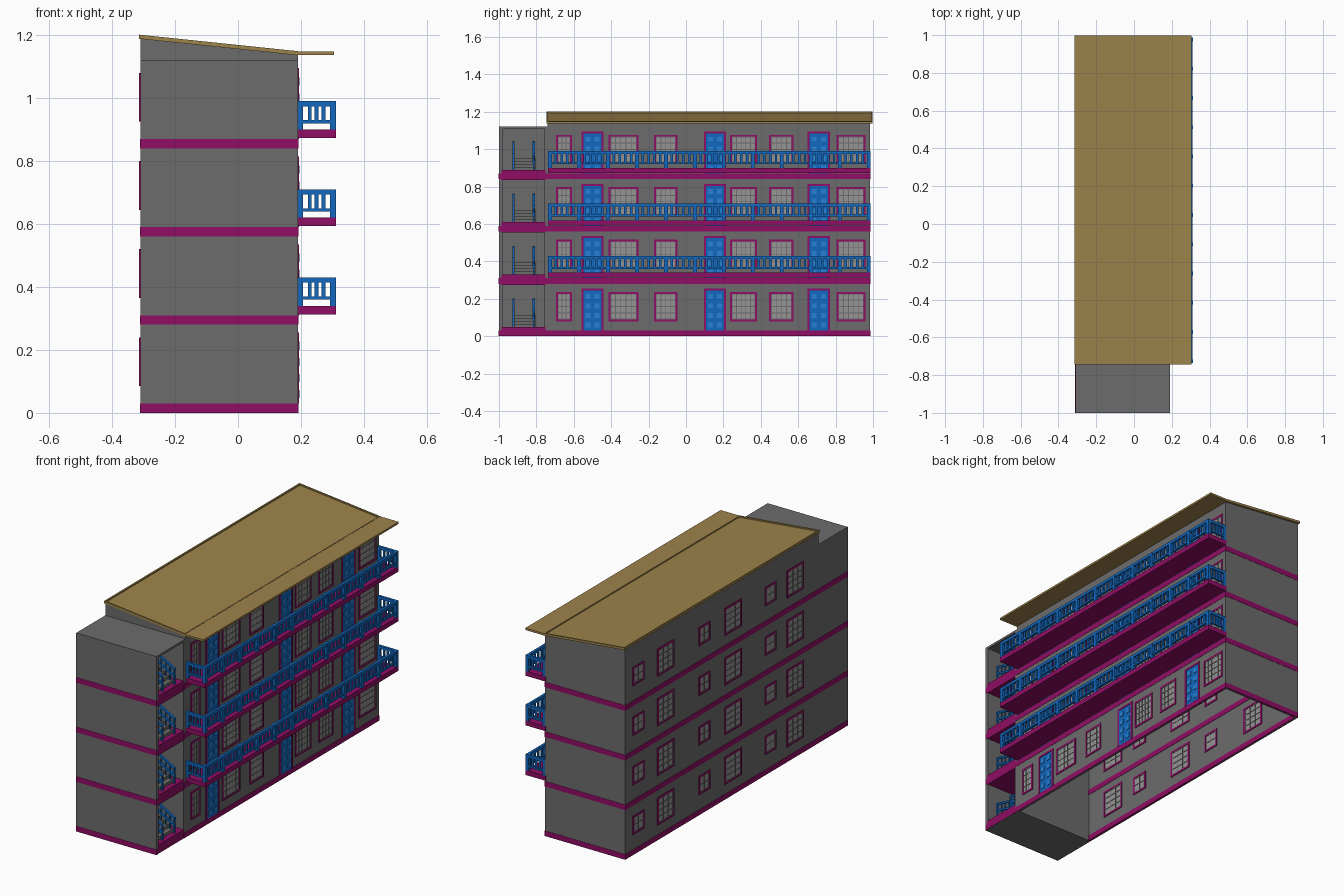
import bpy, bmesh
from mathutils import Vector

if "Cube" in bpy.data.objects:
    bpy.data.objects.remove(bpy.data.objects["Cube"])


def material(name, r, g, b):
    m = bpy.data.materials.new(name)
    m.diffuse_color = (r, g, b, 1)
    m.use_nodes = True
    m.node_tree.nodes["Principled BSDF"].inputs["Base Color"].default_value = m.diffuse_color
    return m


WALL = material("wall_grey", 0.15, 0.15, 0.15)
TRIM = material("magenta_trim", 0.28, 0.004, 0.13)
BLUE = material("blue_paint", 0.006, 0.14, 0.52)
PALE = material("pale_blue", 0.02, 0.22, 0.66)
ROOF = material("roof_tan", 0.34, 0.23, 0.07)
GLASS = material("glass_grey", 0.30, 0.30, 0.30)

parts = {}  # part name -> (bmesh, material)


def part(name, mat):
    if name not in parts:
        parts[name] = (bmesh.new(), mat)
    return parts[name][0]


def box(name, mat, x, y, z):
    bm = part(name, mat)
    vs = bmesh.ops.create_cube(bm, size=1)["verts"]
    for v in vs:
        v.co = Vector([(a + b) / 2 + c * (b - a) for c, (a, b) in zip(v.co, (x, y, z))])


def prism(name, mat, profile, y0, y1):
    """Extrude an x-z profile along y."""
    bm = part(name, mat)
    a = [bm.verts.new((x, y0, z)) for x, z in profile]
    b = [bm.verts.new((x, y1, z)) for x, z in profile]
    n = len(profile)
    fs = [bm.faces.new(a), bm.faces.new(b[::-1])]
    fs += [bm.faces.new((a[i], b[i], b[(i + 1) % n], a[(i + 1) % n])) for i in range(n)]
    bmesh.ops.recalc_face_normals(bm, faces=fs)


def ring(name, mat, x, y0, y1, z0, z1, w, sill=True):
    """Rectangular frame in a y-z plane."""
    box(name, mat, x, (y0, y0 + w), (z0, z1))
    box(name, mat, x, (y1 - w, y1), (z0, z1))
    box(name, mat, x, (y0 + w, y1 - w), (z1 - w, z1))
    if sill:
        box(name, mat, x, (y0 + w, y1 - w), (z0, z0 + w))


def window(side, xc, y0, y1, z0, z1, cols, rows):
    # xc is the middle of the wall, so the window shows on both faces
    ring(side + "_window_frames", TRIM, (xc - .009, xc + .009), y0, y1, z0, z1, .01)
    y0, y1, z0, z1 = y0 + .01, y1 - .01, z0 + .01, z1 - .01
    box(side + "_window_panes", GLASS, (xc - .006, xc + .006), (y0, y1), (z0, z1))
    bars, bx, t = side + "_window_bars", (xc - .008, xc + .008), .0035
    ring(bars, WALL, bx, y0, y1, z0, z1, t)
    for i in range(1, cols):
        c = y0 + (y1 - y0) * i / cols
        box(bars, WALL, bx, (c - t / 2, c + t / 2), (z0, z1))
    for i in range(1, rows):
        c = z0 + (z1 - z0) * i / rows
        box(bars, WALL, bx, (y0, y1), (c - t / 2, c + t / 2))


def door(y0, y1, z):
    ring("door_frames", TRIM, (.176, .194), y0, y1, z, z + .225, .011, False)
    box("doors", BLUE, (.178, .192), (y0 + .011, y1 - .011), (z, z + .214))
    w = (y1 - y0 - .022) / 2
    for i in range(2):
        for j in range(4):
            c, d = y0 + .011 + w * (i + .5), z + .03 + j * .051
            box("door_panels", PALE, (.19, .195), (c - .013, c + .013), (d - .013, d + .013))


X0, X1, YT, YB = -.31, .19, -.74, .985
FLOORS = [.28 * i for i in range(4)]

# Hollow main block, open underneath, with sloped end walls
box("right_wall", WALL, (X1 - .01, X1), (YT, YB), (0, 1.137))
box("left_wall", WALL, (X0, X0 + .01), (YT, YB), (0, 1.187))
for y in (YT, YB - .01):
    prism("end_walls", WALL, [(X0, 0), (X1, 0), (X1, 1.137), (X0, 1.188)], y, y + .01)

# Stair tower shell, open to the right
box("tower_walls", WALL, (X0, X1), (-1, -.982), (0, 1.12))
box("tower_walls", WALL, (X0, X1), (-.757, YT), (0, 1.12))
box("tower_walls", WALL, (X0, X0 + .01), (-.982, -.757), (0, 1.12))
box("tower_walls", WALL, (-.04, -.03), (-.982, -.757), (0, 1.12))
box("tower_roof", WALL, (X0, X1), (-.982, -.757), (1.108, 1.12))
box("tower_base", WALL, (X0, X1), (-.982, -.757), (0, .01))

for i, z in enumerate(FLOORS):
    # Floor bands all round, seen from inside too
    e = .0015
    box("floor_bands", TRIM, (X0 - e, X1 + e), (-1 - e, -.982), (z, z + .03))
    box("floor_bands", TRIM, (X0 - e, X1 + e), (YB - .012, YB + e), (z, z + .03))
    box("floor_bands", TRIM, (X0 - e, X0 + .012), (-.982, YB - .012), (z, z + .03))
    box("floor_bands", TRIM, (X1 - .012, X1 + e), (-.757, YB - .012), (z, z + .03))

    # Stair landing with bevelled-looking edge, steps and handrails
    top = z + .05
    box("stair_landings", TRIM, (-.03, X1 + .001), (-.986, -.752), (max(z - .005, .001), top))
    for s in range(4):
        box("stair_steps", WALL, (-.03, .16 - s * .028), (-.925, -.805), (top, top + .016 * (s + 1)))
    for y in (-.922, -.814):
        for x, h in ((.172, 0), (.065, .065)):
            box("stair_posts", BLUE, (x - .005, x + .005), (y - .005, y + .005), (top, top + h + .088))
        for o in (0, -.04):
            a, b = top + .088 + o, top + .153 + o
            prism("stair_handrails", BLUE, [(.06, b), (.177, a), (.177, a - .012), (.06, b - .012)],
                  y - .006, y + .006)
        for k in range(1, 4):
            x, h = .172 - .0268 * k, .016 * k
            box("stair_posts", BLUE, (x - .003, x + .003), (y - .003, y + .003), (top + h, top + h + .083))

    # Doors and right-hand windows
    for y in (-.56, .095, .65):
        door(y, y + .12, z + .03)
    for y0, y1, c in ((-.695, -.61, 3), (-.415, -.255, 5), (-.17, -.045, 4),
                      (.235, .38, 5), (.445, .575, 4), (.805, .96, 5)):
        window("right", .185, y0, y1, z + .08, z + .237, c, 4)

    # Left-hand windows
    for y in (.82, .23, -.36):
        window("left", -.305, y, y + .1, z + .115, z + .22, 2, 2)
    for y in (.55, -.05, -.605):
        window("left", -.305, y, y + .15, z + .085, z + .24, 3, 4)

    # Balcony slab and railing
    if i == 0:
        continue
    y0, y1, s = -.737, .987, z + .06
    box("balcony_slabs", TRIM, (X1 - .005, .311), (y0, y1), (z + .033, s))
    bars = "balcony_balusters"
    rails = "balcony_rails"
    for lo, hi in ((.074, .09), (.02, .03)):
        zz = (s + lo, s + hi)
        box(rails, BLUE, (.297, .311), (y0, y1), zz)
        for y in (y0, y1 - .014):
            box(rails, BLUE, (X1, .297), (y, y + .014), zz)
    n = 11
    pitch = (y1 - y0 - .02) / n
    for k in range(n + 1):
        c = y0 + .01 + k * pitch
        box("balcony_posts", BLUE, (.293, .312), (c - .01, c + .01), (s, s + .09))
        if k < n:
            for j in range(1, 5):
                d = c + pitch * j / 5
                box(bars, BLUE, (.300, .308), (d - .0065, d + .0065), (s + .03, s + .074))
    for y in (y0, y1 - .016):
        box("balcony_posts", BLUE, (X1, X1 + .016), (y, y + .016), (s, s + .09))
        for j in range(1, 4):
            c = .206 + (.293 - .206) * j / 4
            box(bars, BLUE, (c - .006, c + .006), (y + .004, y + .012), (s + .03, s + .074))

# Sloped roof with a raised rim, and a flat overhang above the balconies
RY0, RY1 = -.745, .998


def slope(x):
    return 1.14 + (X1 - x) * .104


def slab(name, xa, xb, lo, hi, y0, y1):
    prism(name, ROOF, [(xa, slope(xa) + lo), (xb, slope(xb) + lo),
                       (xb, slope(xb) + hi), (xa, slope(xa) + hi)], y0, y1)


slab("roof_panel", -.315, X1, -.004, .002, RY0, RY1)
slab("roof_rim", -.315, -.307, .002, .009, RY0, RY1)
slab("roof_rim", X1 - .006, X1, .002, .009, RY0, RY1)
slab("roof_rim", -.307, X1 - .006, .002, .009, RY0, RY0 + .008)
slab("roof_rim", -.307, X1 - .006, .002, .009, RY1 - .008, RY1)
box("roof_overhang", ROOF, (X1, .305), (RY0, RY1), (1.137, 1.148))

# Turn every collected part into an object
for name, (bm, mat) in parts.items():
    me = bpy.data.meshes.new(name)
    bm.to_mesh(me)
    bm.free()
    me.materials.append(mat)
    bpy.context.collection.objects.link(bpy.data.objects.new(name, me))
